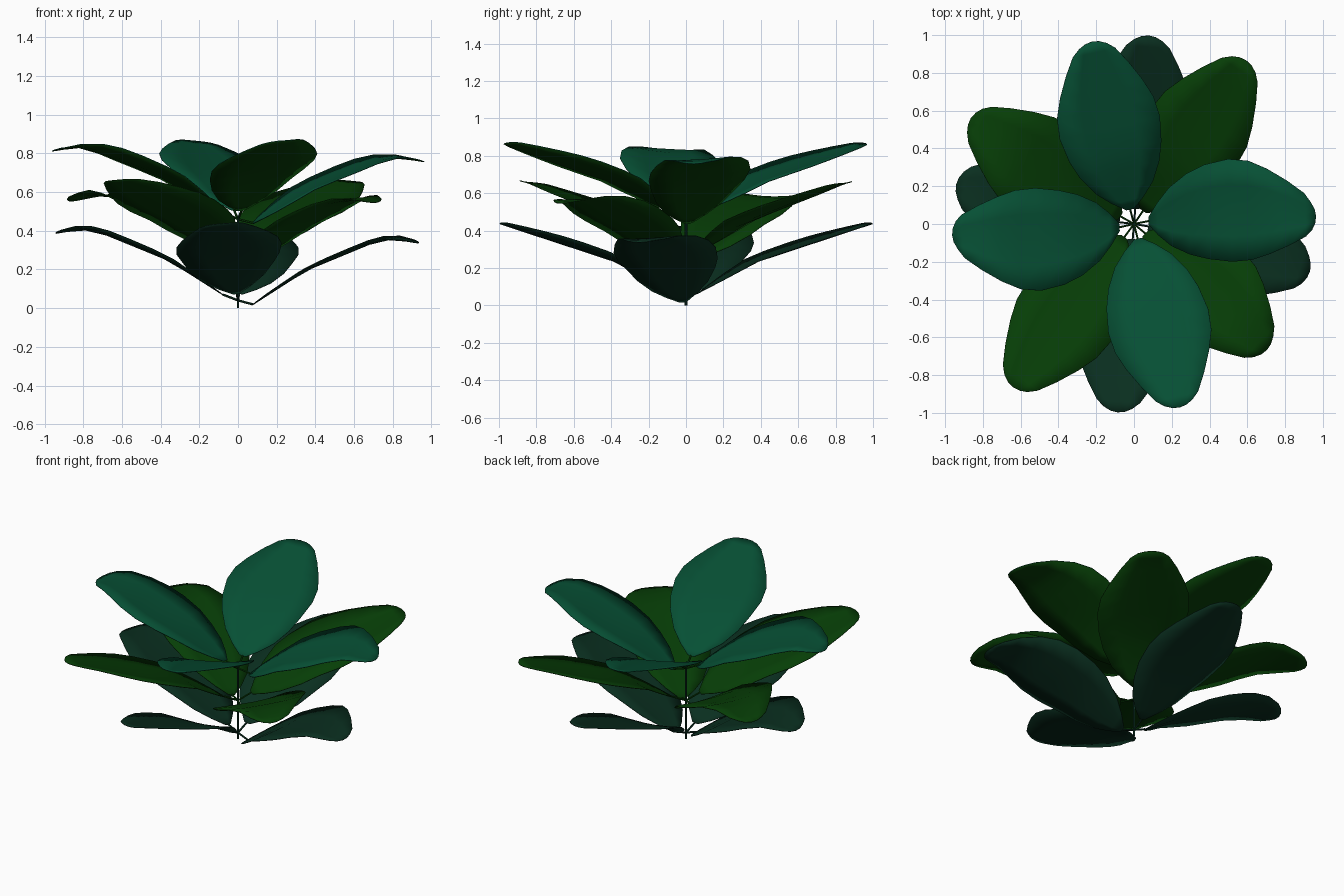
import bpy, math
from mathutils import Vector

if "Cube" in bpy.data.objects:
    bpy.data.objects.remove(bpy.data.objects["Cube"])


def material(name, rgb):
    m = bpy.data.materials.new(name)
    m.diffuse_color = (*rgb, 1)
    m.use_nodes = True
    m.node_tree.nodes["Principled BSDF"].inputs["Base Color"].default_value = m.diffuse_color
    return m


TEAL = material("teal_leaf", (0.002, 0.08, 0.035))
GREEN = material("green_leaf", (0.002, 0.048, 0.002))
DARK = material("dark_leaf", (0.003, 0.028, 0.014))

# leaf outline: (distance from the stem, half width)
OUTLINE = [(0.08, 0.02), (0.13, 0.085), (0.20, 0.155), (0.30, 0.215), (0.40, 0.25),
           (0.53, 0.272), (0.64, 0.262), (0.74, 0.225), (0.85, 0.17),
           (0.94, 0.115), (1.0, 0.075)]
COLUMNS = [-1, -0.5, 0, 0.5, 1]
# leaf rise: drooping leaves and straighter ones
DROOP = [(0, -0.03), (0.1, 0.035), (0.35, 0.195), (0.7, 0.34), (0.8, 0.36), (0.95, 0.335), (1.1, 0.30)]
STRAIGHT = [(0, 0.03), (0.1, 0.09), (0.35, 0.235), (0.6, 0.32), (0.95, 0.435), (1.1, 0.465)]


def rise(curve, u):
    for (a, za), (b, zb) in zip(curve, curve[1:]):
        if u <= b:
            return za + (zb - za) * (u - a) / (b - a)
    return curve[-1][1]


def rod(name, a, b, radius, mat):
    a, b = Vector(a), Vector(b)
    bpy.ops.mesh.primitive_cylinder_add(vertices=6, radius=radius, depth=(b - a).length,
                                        location=(a + b) / 2)
    o = bpy.context.object
    o.name = name
    o.rotation_euler = (b - a).to_track_quat('Z', 'Y').to_euler()
    o.data.materials.append(mat)


def leaf(name, angle, length, bow, curve, lift, top, under):
    c, s = math.cos(math.radians(angle)), math.sin(math.radians(angle))
    verts, faces = [], []
    n = len(COLUMNS)
    for r, w in OUTLINE:
        for k in COLUMNS:
            t = k * w + bow * math.sin(math.pi * r)
            # the side edges are swept back at the tip
            d = r * length - (0.025 * k * k if r > 0.98 else 0)
            # skewed bend and roll twist the blade, the edges cup upward
            z = rise(curve, 0.965 * d + 0.2 * t) + 0.04 * t + 0.07 * w * k * k + lift
            verts.append((d * c - t * s, d * s + t * c, z))
    for i in range(len(OUTLINE) - 1):
        for j in range(n - 1):
            a = i * n + j
            faces.append((a, a + n, a + n + 1, a + 1))
    me = bpy.data.meshes.new(name)
    me.from_pydata(verts, [], faces)
    me.materials.append(top)
    me.materials.append(under)
    o = bpy.data.objects.new(name, me)
    bpy.context.collection.objects.link(o)
    for p in me.polygons:
        p.use_smooth = True
    # thin blade with a separate underside colour
    m = o.modifiers.new("blade", 'SOLIDIFY')
    m.thickness = 0.004
    m.material_offset = 1
    return Vector(verts[n // 2])


# three tiers of four leaves: lift, colours, (angle, length, sideways bow, extra lift)
TIERS = [
    ("lower", 0.0, DARK, DARK,
     [(345, 0.965, 0.03, 0), (85.5, 1.0, 0, 0), (167.5, 0.965, 0.03, 0.05), (265, 1.0, 0, 0)]),
    ("middle", 0.21, GREEN, GREEN,
     [(316.5, 0.97, 0.02, 0), (55.5, 1.05, 0, 0), (147, 1.03, 0.02, 0.02), (233.5, 1.075, 0, 0)]),
    ("upper", 0.42, TEAL, GREEN,
     [(2.5, 0.965, 0.05, 0), (103, 0.99, 0.01, 0.01), (183.5, 0.965, 0.05, 0.055),
      (284, 1.0, 0, 0.01)]),
]

for tier, lift, top, under, leaves in TIERS:
    for i, (angle, length, bow, extra) in enumerate(leaves):
        base = leaf(f"{tier}_leaf_{i + 1}", angle, length, bow, (DROOP, STRAIGHT)[i % 2],
                    lift + extra, top, under)
        # leaf stalk
        rod(f"{tier}_stalk_{i + 1}", (0, 0, lift + 0.04), base, 0.006, under)

# central stem
rod("stem", (0, 0, 0), (0, 0, 0.47), 0.007, DARK)
